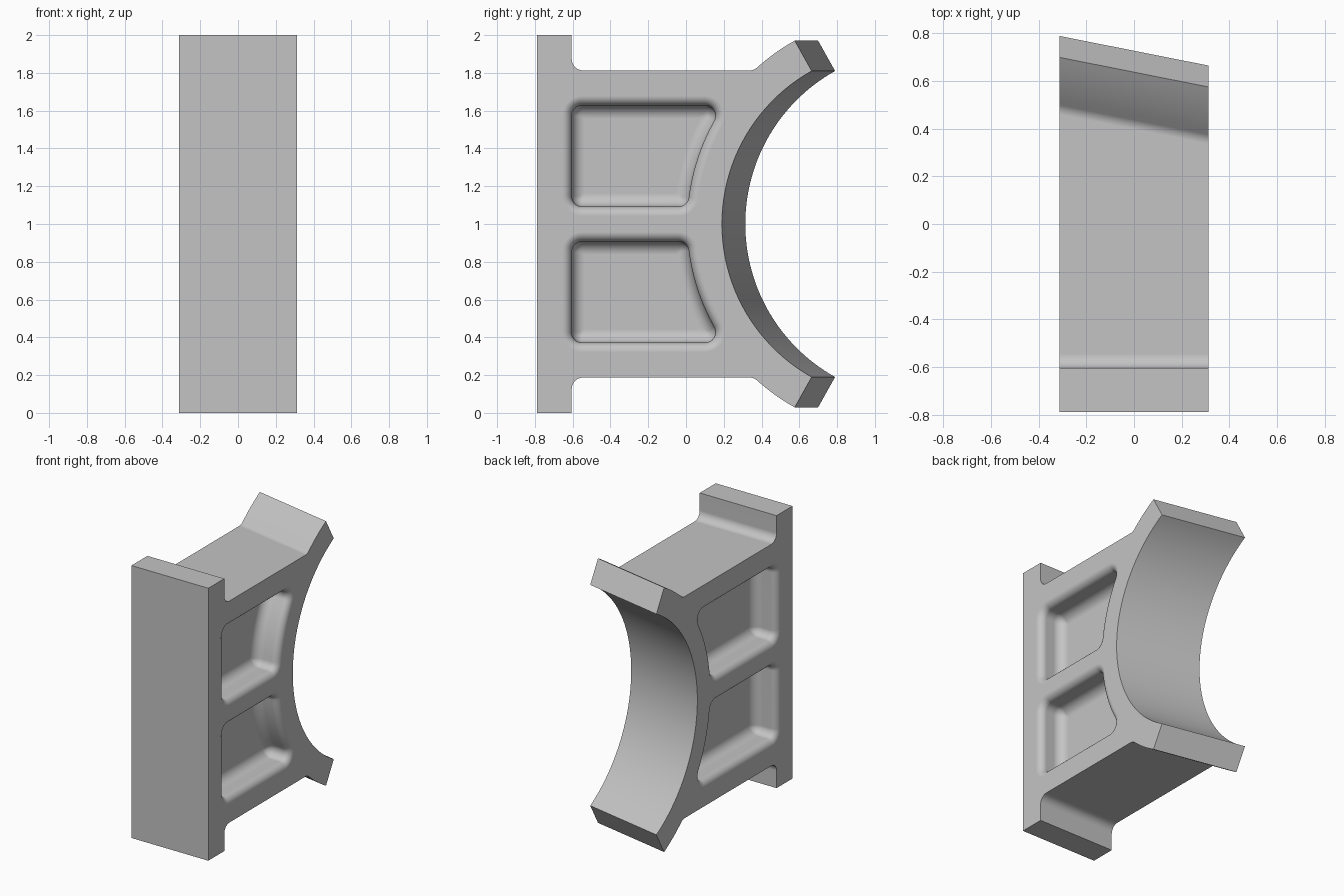
import bpy
import bmesh
from math import sin, cos, pi, atan2, sqrt, radians

if "Cube" in bpy.data.objects:
    bpy.data.objects.remove(bpy.data.objects["Cube"])

HALF_W = 0.312          # half width along x
FRONT, WALL = -0.79, 0.185
WEB = 0.187             # underside height of the web
R_IN, R_OUT = 0.928, 1.112
FILLET = 0.06
DEPTH, RIM, FLOOR = 0.185, 0.05, 0.07
TIP = radians(240.8)

grey = bpy.data.materials.new("plain grey")
grey.use_nodes = True
grey.diffuse_color = (0.55, 0.55, 0.55, 1)
grey.node_tree.nodes["Principled BSDF"].inputs["Base Color"].default_value = grey.diffuse_color


def saddle_centre(side):
    # The saddle axis is skewed across the width
    return 1.18 - 0.062 * side


def arc(cy, cz, r, a, b, n):
    steps = [a + (b - a) * i / n for i in range(n + 1)]
    return [(cy + r * cos(t), cz + r * sin(t)) for t in steps]


def loft(name, rings):
    # Each ring is (x, [(y, z), ...]); the ends are capped
    bm = bmesh.new()
    loops = [[bm.verts.new((x, y, z)) for y, z in pts] for x, pts in rings]
    n = len(loops[0])
    for a, b in zip(loops, loops[1:]):
        for i in range(n):
            j = (i + 1) % n
            bm.faces.new((a[i], a[j], b[j], b[i]))
    bm.faces.new(loops[0])
    bm.faces.new(loops[-1])
    bmesh.ops.recalc_face_normals(bm, faces=bm.faces)
    mesh = bpy.data.meshes.new(name)
    bm.to_mesh(mesh)
    bm.free()
    mesh.materials.append(grey)
    obj = bpy.data.objects.new(name, mesh)
    bpy.context.collection.objects.link(obj)
    return obj


def body_profile(side):
    # Lower half of the outline, then mirrored about mid height
    cy = saddle_centre(side)
    back = FRONT + WALL
    fz = WEB - FILLET
    fy = cy - sqrt((R_OUT + FILLET) ** 2 - (1 - fz) ** 2)
    toward = atan2(1 - fz, cy - fy)
    half = [(FRONT, 0), (back, 0)]
    half += arc(back + FILLET, fz, FILLET, pi, pi / 2, 8)
    half += arc(fy, fz, FILLET, pi / 2, toward, 8)
    half += arc(cy, 1, R_OUT, pi + toward, TIP, 8)[1:]
    half += arc(cy, 1, R_IN, TIP, pi, 32)
    return half + [(y, 2 - z) for y, z in reversed(half[:-1])]


def pocket_outline(side, offset, upper):
    # Rounded pocket whose rear wall follows the saddle
    cy = saddle_centre(side)
    r = max(0.012, 0.055 + offset)
    y0 = FRONT + WALL - offset
    z0 = 1 + WALL / 2 - offset
    z1 = 2 - WEB - WALL + offset
    rp = R_OUT - offset

    def rear(z):
        y = cy - sqrt((rp + r) ** 2 - (z - 1) ** 2)
        return y, atan2(1 - z, cy - y)

    lo_y, lo_a = rear(z0 + r)
    hi_y, hi_a = rear(z1 - r)
    pts = arc(y0 + r, z1 - r, r, pi / 2, pi, 8)
    pts += arc(y0 + r, z0 + r, r, pi, 1.5 * pi, 8)
    pts += arc(lo_y, z0 + r, r, -pi / 2, lo_a, 8)
    pts += arc(cy, 1, rp, pi + lo_a, pi + hi_a, 12)[1:-1]
    pts += arc(hi_y, z1 - r, r, hi_a, pi / 2, 8)
    return pts if upper else [(y, 2 - z) for y, z in pts]


def pocket_cutter(side, upper):
    # Rounded rim, straight wall, then a fillet into the floor
    steps = [pi / 2 * i / 7 for i in range(8)]
    levels = [(-0.05, RIM)]
    levels += [(RIM * (1 - cos(t)), RIM * (1 - sin(t))) for t in steps]
    levels += [(DEPTH - FLOOR * (1 - sin(t)), -FLOOR * (1 - cos(t))) for t in steps]
    return loft("pocket_cutter", [(side * (HALF_W - d), pocket_outline(side, o, upper))
                                  for d, o in levels])


# Flanged web with the skewed saddle
body = loft("saddle_bracket", [(s * HALF_W, body_profile(s)) for s in (-1, 1)])
bpy.context.view_layer.objects.active = body

# Two pockets on each side
for side in (-1, 1):
    for upper in (True, False):
        cutter = pocket_cutter(side, upper)
        cutter.hide_render = True
        mod = body.modifiers.new("pocket", "BOOLEAN")
        mod.operation = "DIFFERENCE"
        mod.solver = "EXACT"
        mod.object = cutter
        bpy.ops.object.modifier_apply(modifier=mod.name)
        bpy.data.objects.remove(cutter)

# Smooth fillets, crisp outer edges
bpy.ops.object.select_all(action="DESELECT")
body.select_set(True)
bpy.ops.object.shade_smooth_by_angle(angle=radians(30))
normals = body.modifiers.new("face normals", "WEIGHTED_NORMAL")
normals.keep_sharp = True
